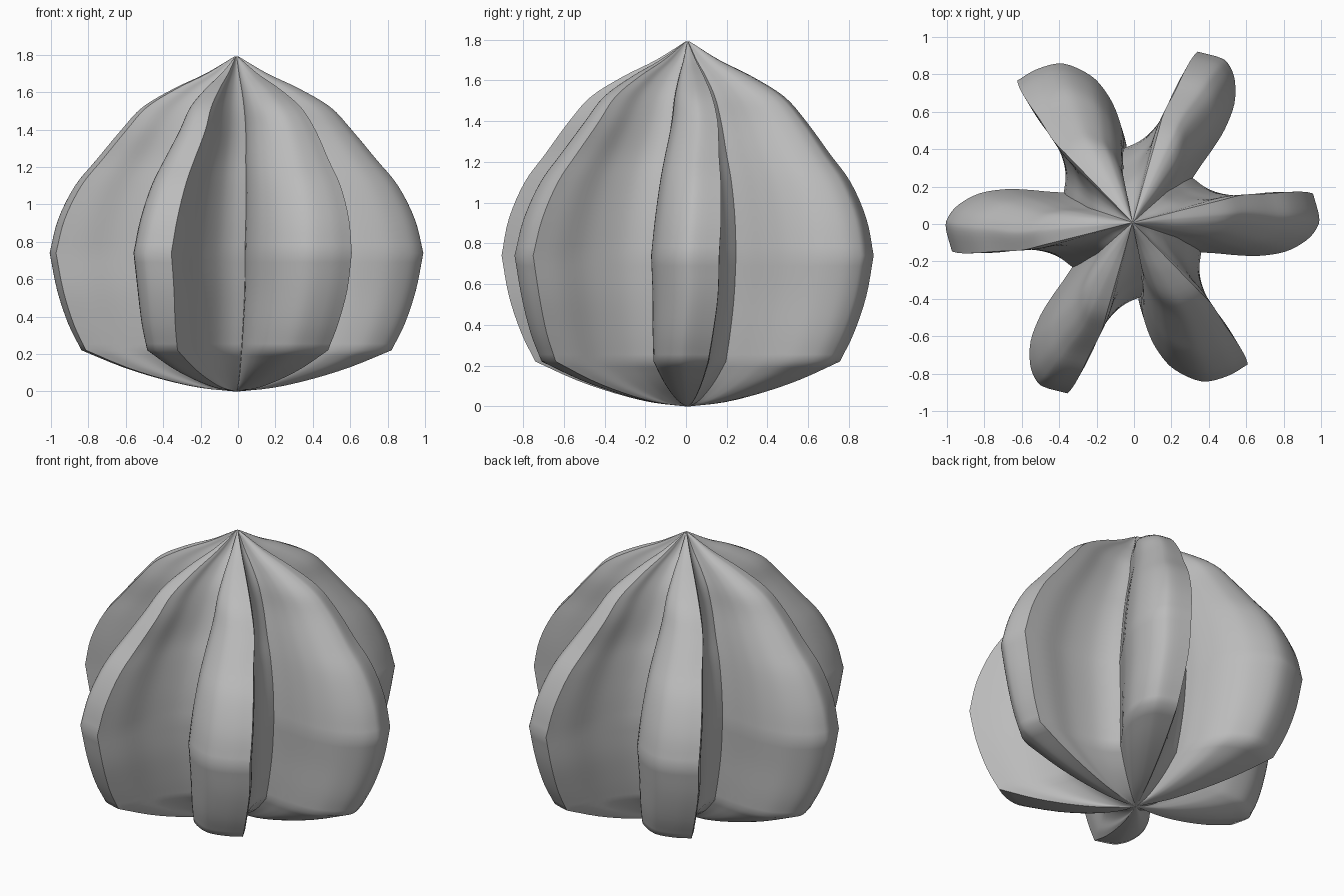
import bpy
from math import radians
from mathutils import Vector, Matrix

cube = bpy.data.objects.get("Cube")
if cube:
    bpy.data.objects.remove(cube, do_unlink=True)

LOBES = 6
POLE = Vector((-0.008, 0.008, 0))

# Plan of one lobe: hollow side from hooked edge to valley, bulging side from valley to edge
hollow_side = [(0.965, 0.155), (0.82, 0.155), (0.65, 0.138), (0.49, 0.152), (0.395, 0.185),
               (0.322, 0.238)]
slim_bulge = [(0.367, -0.16), (0.45, -0.165), (0.56, -0.175), (0.68, -0.178), (0.82, -0.155),
              (0.93, -0.095), (0.985, -0.03), (0.998, 0.03), (0.965, 0.155)]
full_bulge = [(0.367, -0.16), (0.45, -0.197), (0.56, -0.222), (0.67, -0.226), (0.79, -0.2),
              (0.92, -0.105), (0.965, 0.03), (0.965, 0.155)]

# Height, relative radius and twist in degrees
base = [(0, 0.012, -2), (0.02, 0.2, -2), (0.065, 0.4, -2), (0.13, 0.61, -2), (0.22, 0.83, -2)]
belly = [(0.22, 0.83, -2), (0.36, 0.9, -1), (0.54, 0.96, 0), (0.74, 1, 0)]
shoulder = [(0.74, 1, 0), (0.92, 0.955, 1), (1.1, 0.865, 2), (1.24, 0.75, 3), (1.4, 0.618, 5),
            (1.52, 0.505, 5), (1.62, 0.335, 5), (1.7, 0.165, 5), (1.79, 0.012, 5)]


def smooth_path(points, steps):
    """Catmull-Rom curve through the points, without the last point."""
    pts = [Vector(p) for p in points]
    pts = [2 * pts[0] - pts[1]] + pts + [2 * pts[-1] - pts[-2]]
    out = []
    for a, b, c, d in zip(pts, pts[1:], pts[2:], pts[3:]):
        for i in range(steps):
            t = i / steps
            out.append(0.5 * (2 * b + (c - a) * t + (2 * a - 5 * b + 4 * c - d) * t ** 2
                              + (3 * b - a - 3 * c + d) * t ** 3))
    return out


# Plan outline: two opposite lobes are fuller; note the columns at edges and valleys
outline, creases = [], set()
for k in range(LOBES):
    turn = Matrix.Rotation(radians(360 / LOBES * k), 2)
    bulge = full_bulge if k % 3 == 2 else slim_bulge
    for side in (bulge, hollow_side):
        creases.add(len(outline))
        outline += [turn @ p for p in smooth_path(side, 4)]
count = len(outline)

# Stack scaled and twisted outlines from base to tip
levels = smooth_path(base, 3) + smooth_path(belly, 4) + smooth_path(shoulder, 4)
levels.append(Vector(shoulder[-1]))
verts, faces = [], []
for z, scale, twist in levels:
    turn = Matrix.Rotation(radians(twist), 2)
    verts += [POLE + ((turn @ p) * scale).to_3d() + Vector((0, 0, z)) for p in outline]
for r in range(len(levels) - 1):
    for i in range(count):
        j = (i + 1) % count
        faces.append((r * count + i, r * count + j, (r + 1) * count + j, (r + 1) * count + i))
faces.append(tuple(reversed(range(count))))
faces.append(tuple(range((len(levels) - 1) * count, len(levels) * count)))

mesh = bpy.data.meshes.new("lobed_body")
mesh.from_pydata(verts, [], faces)
body = bpy.data.objects.new("lobed_body", mesh)
bpy.context.collection.objects.link(body)

# Smooth shading with crisp lines along the hooked edges and valleys
mesh.shade_smooth()
for edge in mesh.edges:
    a, b = edge.vertices
    edge.use_edge_sharp = a % count == b % count and a % count in creases

grey = bpy.data.materials.new("plain_grey")
grey.use_nodes = True
grey.diffuse_color = (0.5, 0.5, 0.5, 1)
grey.node_tree.nodes["Principled BSDF"].inputs["Base Color"].default_value = (0.5, 0.5, 0.5, 1)
mesh.materials.append(grey)
